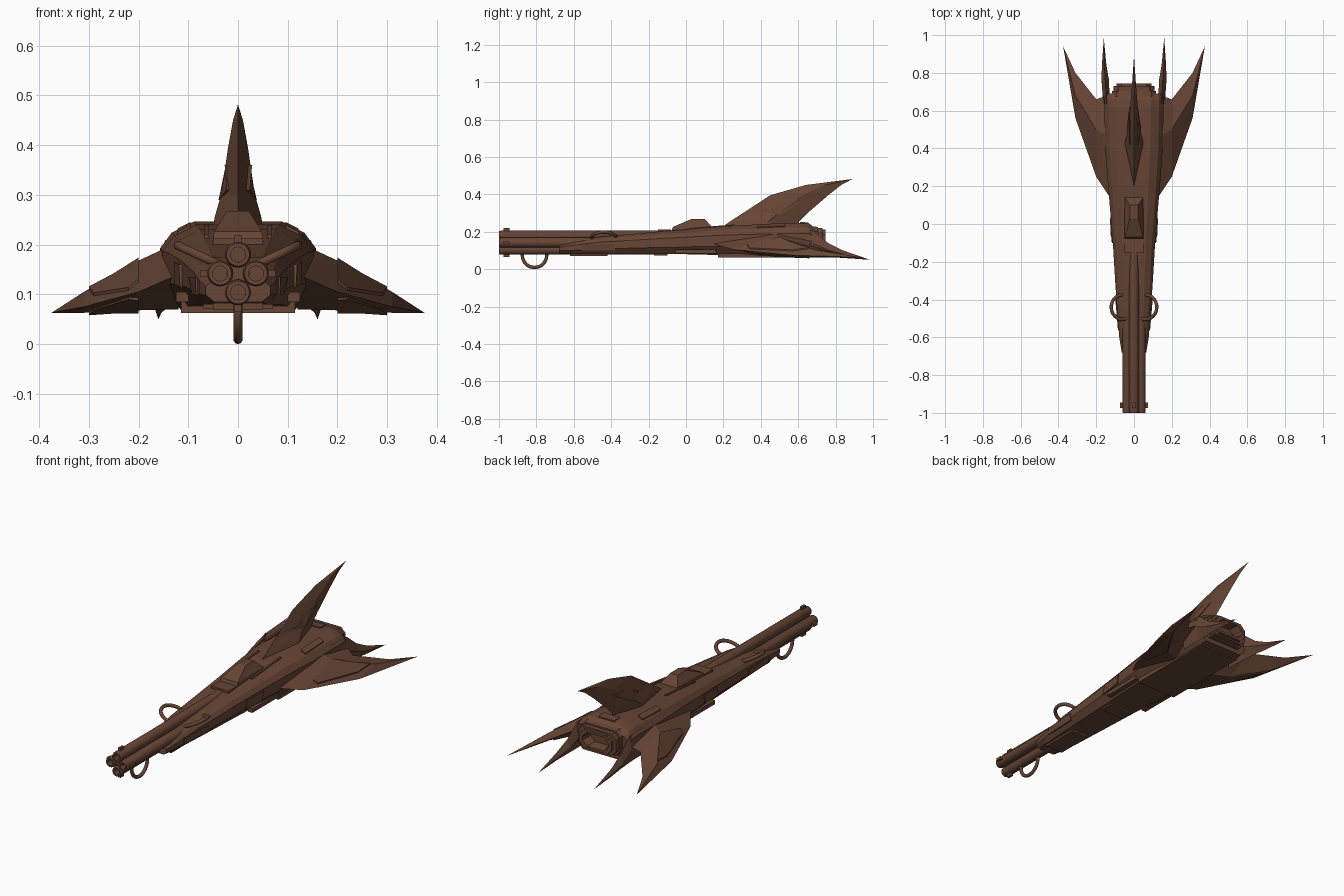
import bpy
import bmesh
import math
from mathutils import Vector
from mathutils.bvhtree import BVHTree

cube = bpy.data.objects.get("Cube")
if cube:
    bpy.data.objects.remove(cube, do_unlink=True)

bronze = bpy.data.materials.new("dark bronze")
bronze.use_nodes = True
colour = (.135, .06, .036, 1)
bronze.diffuse_color = colour
shader = bronze.node_tree.nodes["Principled BSDF"]
shader.inputs["Base Color"].default_value = colour
shader.inputs["Roughness"].default_value = .7


def finish(name, bm, smooth=False):
    """Turn a bmesh into a named, coloured object."""
    bmesh.ops.recalc_face_normals(bm, faces=bm.faces)
    mesh = bpy.data.meshes.new(name)
    bm.to_mesh(mesh)
    bm.free()
    mesh.materials.append(bronze)
    obj = bpy.data.objects.new(name, mesh)
    bpy.context.collection.objects.link(obj)
    if smooth:
        bpy.ops.object.select_all(action="DESELECT")
        obj.select_set(True)
        bpy.context.view_layer.objects.active = obj
        bpy.ops.object.shade_smooth_by_angle(angle=math.radians(40))
    return obj


def loft(name, rings, smooth=False, closed=False):
    """Skin a row of equal-length rings and cap the ends."""
    bm = bmesh.new()
    rows = [[bm.verts.new(p) for p in ring] for ring in rings]
    pairs = list(zip(rows, rows[1:]))
    if closed:
        pairs.append((rows[-1], rows[0]))
    for a, b in pairs:
        for i in range(len(a)):
            j = (i + 1) % len(a)
            bm.faces.new((a[i], a[j], b[j], b[i]))
    if not closed:
        bm.faces.new(rows[0])
        bm.faces.new(rows[-1])
    bmesh.ops.remove_doubles(bm, verts=bm.verts, dist=.0002)
    return finish(name, bm, smooth)


def circle(x, y, z, radius, sides=20):
    turns = [math.tau * i / sides for i in range(sides)]
    return [(x + radius * math.cos(t), y, z + radius * math.sin(t)) for t in turns]


def octagon(y, half_width, z, half_height, cut=.025):
    corner = [(half_width, half_height - cut), (half_width - cut, half_height)]
    half = corner + [(-x, h) for x, h in reversed(corner)]
    full = half + [(-x, -h) for x, h in half]
    return [(x, y, z + h) for x, h in full]


def box(name, low, high):
    (a, b, c), (d, e, f) = low, high
    return loft(name, [[(a, b, z), (d, b, z), (d, e, z), (a, e, z)] for z in (c, f)])


def plate(name, target, corners, axis, side):
    """Lay a thin raised panel on the target, projected along one axis."""
    mesh = target.data
    tree = BVHTree.FromPolygons([v.co for v in mesh.vertices],
                                [p.vertices for p in mesh.polygons])
    ray = Vector((0, 0, 0))
    ray[axis] = -side
    hits = []
    for a, b in corners:
        start = Vector((a, b))
        origin = Vector((*start[:axis], side * 2, *start[axis:]))
        hit = tree.ray_cast(origin, ray)[0]
        if hit is None:
            return
        hits.append(hit)
    loft(name, [[h + ray * .004 for h in hits], [h - ray * .006 for h in hits]])


def rect(a, b, c, d):
    return [(a, c), (b, c), (b, d), (a, d)]


# Hull
def hull_ring(y, width, top, bottom):
    ratios = [(.56, 1), (.85, .87), (1, .69), (1, .3), (.74, 0)]
    half = [(r * width, bottom + h * (top - bottom)) for r, h in ratios]
    return [(x, y, z) for x, z in half + [(-x, z) for x, z in reversed(half)]]


hull = loft("hull", [hull_ring(*s) for s in (
    (-.68, .065, .13, .085), (-.6, .078, .15, .08), (-.45, .09, .175, .08),
    (-.3, .1, .187, .08), (-.13, .11, .202, .08), (0, .12, .212, .08),
    (.2, .137, .23, .075), (.4, .152, .24, .07), (.62, .157, .247, .07),
    (.66, .156, .243, .07), (.69, .15, .22, .075))])

# Barrel cluster with hollow muzzles and outer lugs
AXIS_Z = .142
for name, dx, dz in (("top", 0, 1), ("bottom", 0, -1), ("left", 1, 0), ("right", -1, 0)):
    x, z = dx * .036, AXIS_Z + dz * .038
    loft(name + "_barrel", [circle(x, y, z, r) for y, r in (
        (-.13, .026), (-.99, .026), (-1, .023), (-1, .015), (-.96, .015))], True)
    cx, cz = x + dx * .029, z + dz * .029
    hx, hz = (.01, .007) if dx else (.007, .01)
    box(name + "_muzzle_lug", (cx - hx, -.975, cz - hz), (cx + hx, -.945, cz + hz))
loft("barrel_core", [circle(0, y, AXIS_Z, .024, 8) for y in (-.985, -.13)])
box("barrel_end_block", (-.05, -.15, .15), (.05, -.08, .212))

# Guide rings: one below the muzzle, two on the upper sides
for name, y, degrees in (("lower_ring", -.81, -90), ("left_ring", -.44, 25), ("right_ring", -.44, 155)):
    angle = math.radians(degrees)
    out = Vector((math.cos(angle), 0, math.sin(angle)))
    flat = Vector((-out.z, 0, out.x))
    centre = Vector((0, y, AXIS_Z)) + out * .068
    rings = []
    for i in range(32):
        t = math.tau * i / 32
        spoke = out * math.cos(t) + Vector((0, math.sin(t), 0))
        rings.append([centre + spoke * (.065 + .009 * math.cos(u)) + flat * .009 * math.sin(u)
                      for u in (math.tau * k / 10 for k in range(10))])
    loft(name, rings, True, True)

# Cockpit canopy
canopy = loft("canopy", [[(-w, a, z), (w, a, z + d), (w, b, z + d), (-w, b, z)]
    for w, a, b, z, d in ((.052, -.08, .15, .2, 0), (.048, -.07, .14, .226, 0),
                          (.022, .03, .1, .268, 0))])

# Tail fin, diamond in section
fin = loft("tail_fin", [[(0, a, z), (w, a * .45 + b * .55, z), (0, b, z), (-w, a * .45 + b * .55, z)]
    for z, a, b, w in ((.215, .18, .6, .052), (.255, .235, .605, .047), (.3, .305, .65, .034),
                       (.395, .45, .76, .02), (.45, .64, .83, .01), (.482, .89, .89, 0))])

# Exhaust nozzle with a stepped lip and deep opening
loft("nozzle", [octagon(y, w, .163, h) for y, w, h in (
    (.64, .125, .07), (.705, .115, .063), (.705, .108, .056), (.73, .108, .056),
    (.73, .092, .048), (.745, .092, .048), (.745, .075, .035), (.67, .06, .028))])

# Wings, rear spikes and panels, built on both sides
for word, s in (("left", 1), ("right", -1)):
    wing = loft(word + "_wing", [
        [(s * x, a, za), (s * x, m, top), (s * x, b, zb), (s * x, m, low)]
        for x, a, m, b, za, top, zb, low in (
            (.12, .13, .46, .69, .14, .205, .17, .07),
            (.2, .25, .5, .66, .105, .168, .13, .068),
            (.31, .56, .68, .8, .075, .105, .085, .063),
            (.375, .94, .94, .94, .063, .063, .063, .063))])
    loft(word + "_rear_spike", [
        [(s * (x - w), y, (a + b) / 2), (s * x, y, a), (s * (x + w), y, (a + b) / 2), (s * x, y, b)]
        for y, x, w, a, b in (
            (.56, .145, .012, .07, .21), (.68, .148, .018, .068, .205),
            (.76, .152, .02, .065, .14), (.84, .158, .012, .06, .1), (.985, .16, 0, .05, .05))])
    blade = [(s * x, y) for x, y in ((.2, .33), (.22, .34), (.29, .57), (.3, .66), (.25, .57), (.2, .5))]
    plate(word + "_wing_panel", wing, blade, 2, 1)
    plate(word + "_wing_under_panel", wing, blade, 2, -1)
    plate(word + "_fin_panel", fin, [(.42, .31), (.55, .36), (.62, .36), (.5, .29)], 0, s)
    plate(word + "_cheek_panel", hull, [(-.1, .115), (.02, .12), (.03, .165), (-.09, .16)], 0, s)
    plate(word + "_nose_panel", hull, rect(-.56, -.38, .1, .135), 0, s)
    plate(word + "_shoulder_panel", hull, rect(s * .095, s * .122, .38, .53), 2, 1)
    plate(word + "_deck_strip", hull, rect(s * .058, s * .068, .02, .26), 2, 1)
    box(word + "_side_rail", (s * .1, -.06, .085), (s * .125, .16, .105))

# Belly plates
box("belly_slab", (-.115, .17, .063), (.115, .66, .085))
box("middle_belly_plate", (-.07, -.17, .072), (.07, -.1, .09))
box("front_belly_plate", (-.05, -.62, .07), (.05, -.42, .09))
plate("rear_deck_panel", hull, rect(-.045, .045, .61, .655), 2, 1)
